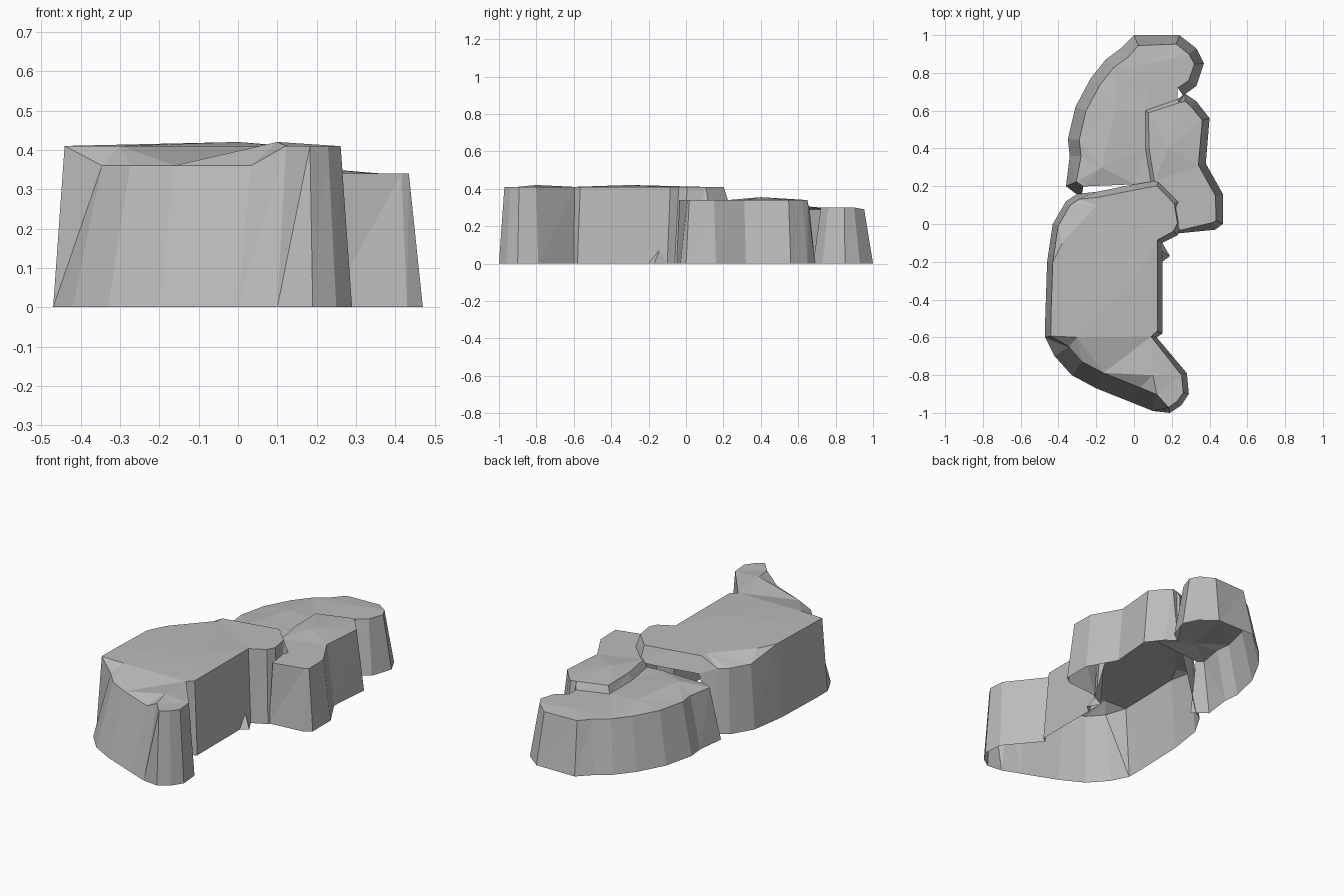
import bpy
from mathutils import Vector
from mathutils.geometry import delaunay_2d_cdt

cube = bpy.data.objects.get("Cube")
if cube:
    bpy.data.objects.remove(cube, do_unlink=True)

# One plain rock colour
rock = bpy.data.materials.new("rock_grey")
rock.use_nodes = True
grey = (0.5, 0.5, 0.5, 1)
rock.diffuse_color = grey
shader = rock.node_tree.nodes["Principled BSDF"]
shader.inputs["Base Color"].default_value = grey
shader.inputs["Roughness"].default_value = 0.9


def make_object(name, verts, faces):
    mesh = bpy.data.meshes.new(name)
    mesh.from_pydata(verts, [], faces)
    mesh.materials.append(rock)
    mesh.update()
    obj = bpy.data.objects.new(name, mesh)
    bpy.context.collection.objects.link(obj)


def outward(outline, index):
    """Horizontal direction facing away from a counter-clockwise outline."""
    before = outline[index] - outline[index - 1]
    after = outline[(index + 1) % len(outline)] - outline[index]
    along = before.normalized() + after.normalized()
    return Vector((along.y, -along.x)).normalized()


def terrace(name, cliff, step, seam, sill, lean, height, crest):
    """Open-bottomed rock step with walls that lean inwards.
    Cliff points stand on the ground, step points stand on the next terrace
    at the sill height, and seam points carry no wall."""
    outline = [Vector(point) for point in cliff + step + seam]
    count = len(outline)
    walled = count - len(seam)

    # Rim of the top surface
    verts = []
    for i, foot in enumerate(outline):
        facing = outward(outline, i)
        top = foot - facing * lean(foot, facing) if i < walled else foot
        verts.append((top.x, top.y, height(top, facing)))
    verts += crest

    # Faceted top through the rim and crest
    edges = [(i, (i + 1) % count) for i in range(count)]
    flat = [Vector(v[:2]) for v in verts]
    _, _, tris, origins, _, _ = delaunay_2d_cdt(flat, edges, [], 1, 0.0001)
    faces = [[origins[i][0] for i in tri] for tri in tris]

    # Cliff walls
    base = len(verts)
    for i, foot in enumerate(outline[:walled]):
        verts.append((foot.x, foot.y, 0 if i < len(cliff) else sill))
    for a, b in edges:
        if a < walled and b < walled:
            faces.append((base + a, base + b, b))
            faces.append((base + a, b, a))
    make_object(name, verts, faces)


# Tall front terrace: its left and front rim is chamfered lower
def upper_lean(foot, facing):
    return 0.09 if facing.y < -0.5 and facing.x < -0.2 else 0.03


def upper_height(top, facing):
    chamfered = facing.x < -0.25 and abs(top.y + 0.4) > 0.2
    return 0.36 if chamfered else 0.41


terrace(
    "upper_terrace",
    cliff=[(-0.3, 0.16), (-0.36, 0.12), (-0.43, 0), (-0.46, -0.2),
           (-0.47, -0.5), (-0.47, -0.6), (-0.42, -0.7), (-0.33, -0.8),
           (-0.2, -0.87), (0, -0.95), (0.1, -0.99), (0.19, -1),
           (0.25, -0.96), (0.29, -0.9), (0.28, -0.79), (0.12, -0.6),
           (0.15, -0.58), (0.15, -0.1), (0.23, -0.06), (0.26, 0)],
    step=[(0.24, 0.12), (0.13, 0.23), (0, 0.21), (-0.2, 0.17)],
    seam=[],
    sill=0.32,
    lean=upper_lean,
    height=upper_height,
    crest=[(-0.38, -0.1, 0.41), (-0.2, 0.1, 0.41), (-0.3, -0.6, 0.41),
           (0.1, -0.8, 0.42), (0, -0.3, 0.42)],
)

# Middle terrace on the left, dropping a little onto the back one
terrace(
    "middle_terrace",
    cliff=[(0.23, -0.05), (0.43, -0.03), (0.47, 0), (0.47, 0.16),
           (0.38, 0.32), (0.4, 0.56), (0.33, 0.65), (0.27, 0.69)],
    step=[(0.23, 0.66), (0.06, 0.6), (0.06, 0.4), (0.09, 0.22)],
    seam=[(0.2, 0.1)],
    sill=0.3,
    lean=lambda foot, facing: 0.04 if foot.x > 0.25 else 0.02,
    height=lambda top, facing: 0.34,
    crest=[(0.18, 0.4, 0.355)],
)

# Low back terrace: rises gently towards the tall one
terrace(
    "lower_terrace",
    cliff=[(0.26, 0.68), (0.33, 0.73), (0.37, 0.85), (0.33, 0.93),
           (0.24, 1), (0, 1), (-0.07, 0.93), (-0.15, 0.87),
           (-0.23, 0.77), (-0.31, 0.62), (-0.35, 0.45), (-0.34, 0.36),
           (-0.36, 0.2), (-0.28, 0.14)],
    step=[],
    seam=[(0, 0.21), (0.09, 0.22), (0.06, 0.4), (0.06, 0.6), (0.23, 0.66)],
    sill=0,
    lean=lambda foot, facing: 0.06 if facing.x < 0 else 0.05,
    height=lambda top, facing: 0.29 if top.x < 0 or top.y > 0.9 else 0.3,
    crest=[(-0.1, 0.6, 0.31), (-0.17, 0.3, 0.32), (0.1, 0.85, 0.3)],
)

# Loose shard at the foot of the inner cliff
make_object(
    "rock_shard",
    [(0.15, -0.2, 0), (0.19, -0.17, 0), (0.15, -0.1, 0), (0.14, -0.14, 0.08)],
    [(0, 1, 3), (1, 2, 3)],
)
